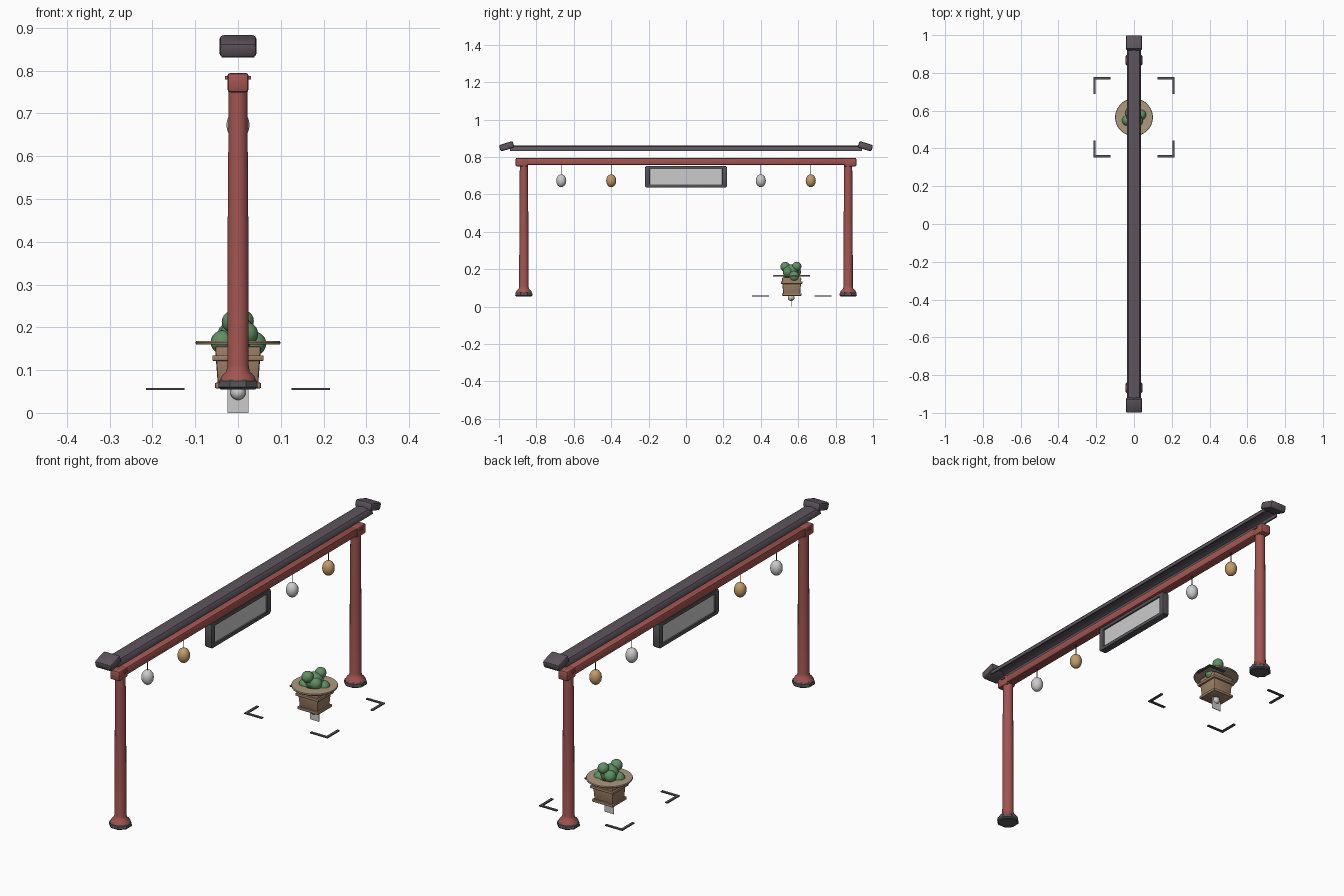
import bpy, bmesh, math
from mathutils import Matrix

if "Cube" in bpy.data.objects:
    bpy.data.objects.remove(bpy.data.objects["Cube"])


def mat(name, r, g, b):
    m = bpy.data.materials.new(name)
    m.diffuse_color = (r, g, b, 1)
    m.use_nodes = True
    m.node_tree.nodes["Principled BSDF"].inputs["Base Color"].default_value = m.diffuse_color
    return m


RED = mat("red_paint", 0.36, 0.09, 0.08)
SLATE = mat("slate", 0.11, 0.09, 0.11)
DARK = mat("dark_grey", 0.09, 0.085, 0.095)
CLAY = mat("clay", 0.33, 0.21, 0.13)
TAN = mat("tan", 0.42, 0.32, 0.21)
GREEN = mat("leaf_green", 0.12, 0.28, 0.13)
AMBER = mat("amber", 0.55, 0.33, 0.14)


def finish(name, bm, material=None, angle=40):
    bmesh.ops.recalc_face_normals(bm, faces=bm.faces)
    me = bpy.data.meshes.new(name)
    bm.to_mesh(me)
    bm.free()
    ob = bpy.data.objects.new(name, me)
    bpy.context.collection.objects.link(ob)
    if material:
        me.materials.append(material)
    bpy.ops.object.select_all(action='DESELECT')
    ob.select_set(True)
    bpy.context.view_layer.objects.active = ob
    bpy.ops.object.shade_smooth_by_angle(angle=math.radians(angle))
    return ob


def box(name, loc, size, material=None, bevel=0.0, tilt=0.0, taper=1.0):
    bm = bmesh.new()
    bmesh.ops.create_cube(bm, size=1)
    for v in bm.verts:
        k = taper if v.co.z < 0 else 1
        v.co = (v.co.x * size[0] * k, v.co.y * size[1] * k, v.co.z * size[2])
    if bevel:
        bmesh.ops.bevel(bm, geom=bm.edges[:], offset=bevel, segments=2,
                        profile=0.5, affect='EDGES')
    bm.transform(Matrix.Translation(loc) @ Matrix.Rotation(tilt, 4, 'X'))
    return finish(name, bm, material)


def lathe(name, loc, profile, material=None, n=16, closed=False):
    bm = bmesh.new()
    rings = []
    for r, z in profile:
        rings.append([bm.verts.new((loc[0] + r * math.cos(math.tau * (i + .5) / n),
                                    loc[1] + r * math.sin(math.tau * (i + .5) / n),
                                    loc[2] + z)) for i in range(n)])
    pairs = list(zip(rings, rings[1:]))
    if closed:
        pairs.append((rings[-1], rings[0]))
    for a, b in pairs:
        for i in range(n):
            j = (i + 1) % n
            bm.faces.new((a[i], a[j], b[j], b[i]))
    if not closed:
        bm.faces.new(rings[0])
        bm.faces.new(rings[-1])
    return finish(name, bm, material)


def ball(name, loc, r, material=None, stretch=1.0):
    bm = bmesh.new()
    bmesh.ops.create_uvsphere(bm, u_segments=16, v_segments=10, radius=r)
    bm.transform(Matrix.Translation(loc) @ Matrix.Diagonal((1, 1, stretch, 1)))
    return finish(name, bm, material, 80)


# Roof: long arched shell open underneath
bm = bmesh.new()
outer = [(-.038, .831), (-.037, .846), (-.028, .857), (0, .862),
         (.028, .857), (.037, .846), (.038, .831)]
inner = [(x * .82, z - (.007 if abs(x) < .03 else 0)) for x, z in reversed(outer)]
ends = [[bm.verts.new((x, y, z)) for x, z in outer + inner] for y in (-.94, .94)]
n = len(ends[0])
for i in range(n):
    j = (i + 1) % n
    bm.faces.new((ends[0][i], ends[0][j], ends[1][j], ends[1][i]))
for e in ends:
    for i in range(6):
        bm.faces.new((e[i], e[i + 1], e[12 - i], e[13 - i]))
finish("roof_ridge", bm, SLATE)

# Main beam
box("cross_beam", (0, 0, .775), (.044, 1.74, .038), RED, .008)

for s, side in ((-1, "front"), (1, "back")):
    box(f"{side}_roof_cap", (0, s * .959, .857), (.086, .077, .036), SLATE, .009,
        tilt=-s * math.radians(17))
    box(f"{side}_beam_cap", (0, s * .878, .772), (.05, .066, .046), RED, .008)
    box(f"{side}_beam_peg", (0, s * .868, .783), (.06, .02, .008), RED)
    # Post with flared foot
    lathe(f"{side}_post", (0, s * .867, 0),
          [(.043, .076), (.039, .086), (.028, .096), (.0255, .11),
           (.0245, .45), (.022, .765)], RED)
    lathe(f"{side}_post_base", (0, s * .867, 0),
          [(.044, .055), (.05, .06), (.048, .074), (.042, .079)], DARK, 8)

# Hanging lanterns
for i, y in enumerate((-.667, -.4, .4, .667)):
    amber = (y in (-.4, .667))
    ball(f"lantern_{i + 1}", (0, y, .673), .027, AMBER if amber else None, 1.28)
    lathe(f"lantern_cord_{i + 1}", (0, y, 0), [(.002, .7), (.002, .765)], DARK, 6)

# Hanging sign: panel in a frame
box("sign_panel", (0, 0, .694), (.02, .40, .09))
for z, nm in ((.645, "bottom"), (.744, "top")):
    box(f"sign_frame_{nm}", (0, 0, z), (.034, .43, .017), DARK, .003)
for s, nm in ((-1, "front"), (1, "back")):
    box(f"sign_frame_{nm}", (0, s * .206, .694), (.036, .027, .108), DARK, .005)

# Planter pot
PY = .565
box("planter_pot", (0, PY, .106), (.108, .104, .1), CLAY, .006, taper=.86)
box("planter_band", (0, PY, .128), (.12, .116, .013), CLAY, .003)
box("planter_foot", (0, PY, .064), (.108, .104, .013), CLAY, .003)
lathe("planter_rim", (0, PY, 0),
      [(.045, .160), (.098, .160), (.1, .164), (.098, .168), (.045, .168)],
      TAN, 32, closed=True)

# Shrub
for i, (x, y, z, r) in enumerate(((-.036, .548, .165, .028), (.038, .578, .162, .028),
                                  (-.012, .53, .213, .026), (.012, .592, .215, .025),
                                  (0, .563, .185, .04), (.02, .545, .185, .027),
                                  (-.02, .588, .185, .027))):
    ball(f"shrub_{i + 1}", (x, y, z), r, GREEN)

# Marker plate and knob under the planter
box("ground_tab", (0, PY, .03), (.048, .003, .06))
ball("planter_knob", (0, PY - .003, .048), .018)

# Floor corner brackets
for sx in (-1, 1):
    for sy in (-1, 1):
        nm = f"{'left' if sx < 0 else 'right'}_{'front' if sy < 0 else 'back'}"
        cx, cy = sx * .215, PY + sy * .212
        box(f"corner_x_{nm}", (cx - sx * .045, cy - sy * .006, .056), (.09, .012, .005), DARK)
        box(f"corner_y_{nm}", (cx - sx * .006, cy - sy * .051, .056), (.012, .078, .005), DARK)
